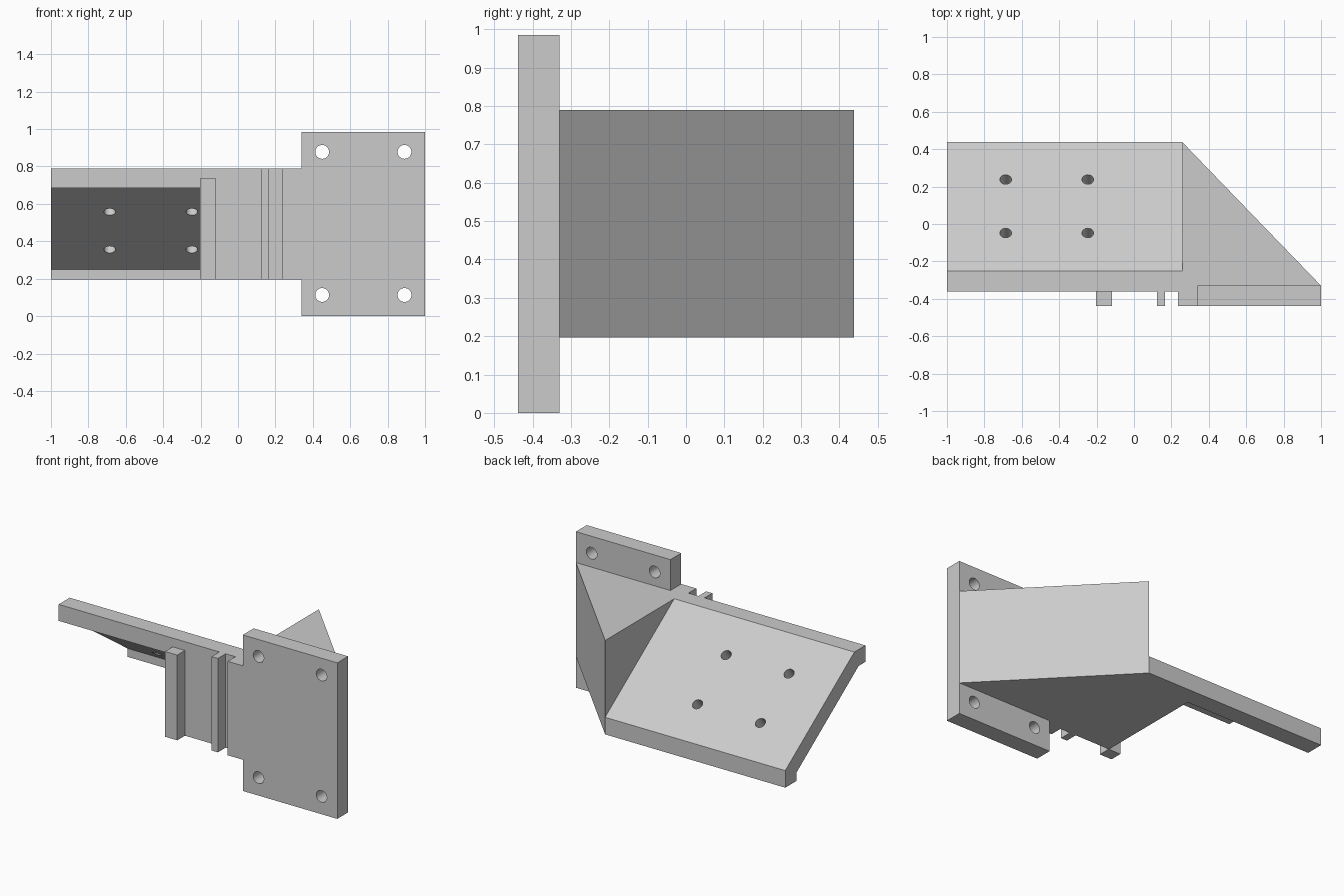
import bpy, bmesh, math
from mathutils import Matrix, Vector

cube = bpy.data.objects.get("Cube")
if cube:
    bpy.data.objects.remove(cube, do_unlink=True)

grey = bpy.data.materials.new("plain_grey")
grey.use_nodes = True
colour = (0.6, 0.6, 0.6, 1)
grey.diffuse_color = colour
grey.node_tree.nodes["Principled BSDF"].inputs["Base Color"].default_value = colour

LOW, TOP = 0.197, 0.79          # body bottom and top
FRONT, FACE, BACK = -0.438, -0.361, 0.438
PLATE_BACK = -0.33
CREASE, LIP = -0.251, 0.305     # start of the slope, top of the rear lip
SLOPE = (TOP - LIP) / (BACK - CREASE)
THICK = 0.11


def make_object(name, bm):
    bmesh.ops.recalc_face_normals(bm, faces=bm.faces)
    mesh = bpy.data.meshes.new(name)
    bm.to_mesh(mesh)
    bm.free()
    mesh.materials.append(grey)
    obj = bpy.data.objects.new(name, mesh)
    bpy.context.collection.objects.link(obj)
    return obj


def extrude(name, points, start, end, axis):
    """Extrude a (y, z) profile along X or an (x, y) outline along Z."""
    bm = bmesh.new()
    place = (lambda p: (start, *p)) if axis == "X" else (lambda p: (*p, start))
    face = bm.faces.new([bm.verts.new(place(p)) for p in points])
    new = bmesh.ops.extrude_face_region(bm, geom=[face])["geom"]
    step = Vector((end - start, 0, 0)) if axis == "X" else Vector((0, 0, end - start))
    bmesh.ops.translate(bm, vec=step, verts=[v for v in new if isinstance(v, bmesh.types.BMVert)])
    return make_object(name, bm)


def box(name, x, y, z):
    return extrude(name, [(x[0], y[0]), (x[1], y[0]), (x[1], y[1]), (x[0], y[1])], *z, "Z")


def drill(obj, centres, radius, tilt):
    """Cut round holes whose axis is Z tilted about X."""
    bm = bmesh.new()
    for c in centres:
        bmesh.ops.create_cone(bm, cap_ends=True, segments=32, radius1=radius, radius2=radius, depth=0.25,
                              matrix=Matrix.Translation(c) @ Matrix.Rotation(tilt, 4, "X"))
    cutter = make_object("hole_cutter", bm)
    cutter.hide_render = True
    mod = obj.modifiers.new("holes", "BOOLEAN")
    mod.operation, mod.solver, mod.object = "DIFFERENCE", "EXACT", cutter
    bpy.ops.object.select_all(action="DESELECT")
    bpy.context.view_layer.objects.active = obj
    obj.select_set(True)
    bpy.ops.object.modifier_apply(modifier=mod.name)
    bpy.data.objects.remove(cutter, do_unlink=True)
    bpy.ops.object.shade_smooth_by_angle()


# Mounting plate with four corner holes
plate = box("mounting_plate", (0.34, 1), (FRONT, PLATE_BACK), (0, 0.985))
drill(plate, [(x, (FRONT + PLATE_BACK) / 2, z) for x in (0.45, 0.89) for z in (0.113, 0.878)],
      0.037, math.pi / 2)

# Sloped shelf, with a front beam and a rear lip
lip_y = BACK - THICK
drop = THICK * math.hypot(1, SLOPE)
under_z = 0.25
beam_z = 0.686
under_y = lambda z: CREASE + (TOP - drop - z) / SLOPE
shelf = extrude("sloped_shelf", [
    (FACE, TOP), (CREASE, TOP), (BACK, LIP), (BACK, LOW), (under_y(under_z), LOW),
    (under_y(under_z), under_z), (under_y(beam_z), beam_z), (FACE, beam_z)], -1, -0.12, "X")
normal = Vector((0, SLOPE, 1)).normalized()
drill(shelf, [Vector((x, y, TOP - SLOPE * (y - CREASE))) - normal * THICK / 2
              for x in (-0.686, -0.247) for y in (-0.048, 0.238)],
      0.031, -math.atan(SLOPE))

# Solid block carrying the shelf
extrude("shelf_support", [(FACE, LOW), (BACK, LOW), (BACK, LIP), (CREASE, TOP), (FACE, TOP)],
        -0.12, 0.258, "X")

# Triangular wedge joining the block to the plate
extrude("corner_wedge", [(0.258, BACK), (1, PLATE_BACK), (0.34, PLATE_BACK), (0.34, FRONT),
                         (0.235, FRONT), (0.235, FACE), (0.258, FACE)], LOW, TOP, "Z")

# Upright ribs on the front
box("outer_rib", (-0.203, -0.118), (FRONT, FACE), (LOW, 0.735))
box("inner_rib", (0.123, 0.166), (FRONT, FACE), (LOW, TOP))
